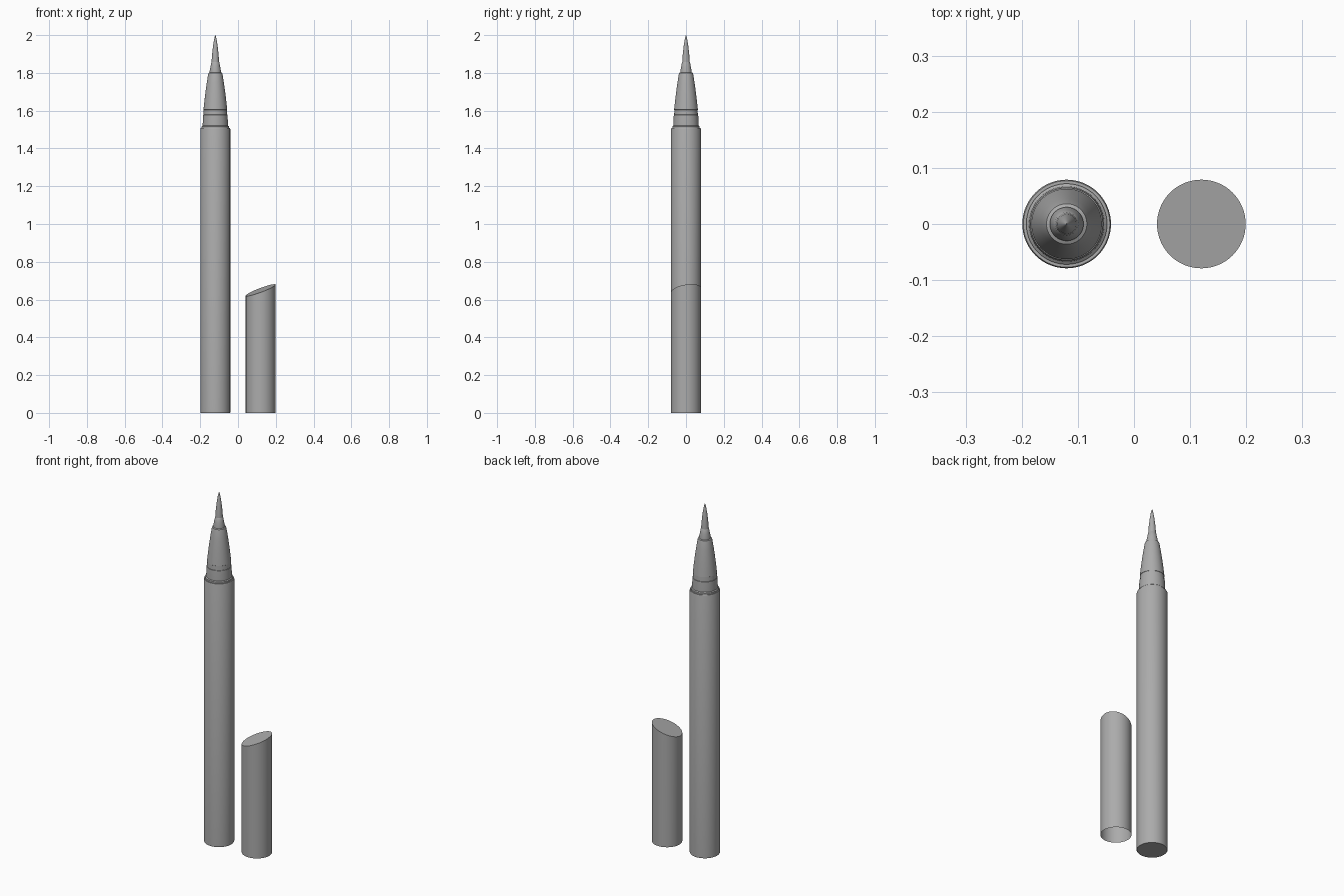
import bpy, bmesh, math

if "Cube" in bpy.data.objects:
    bpy.data.objects.remove(bpy.data.objects["Cube"])

SEG = 64
R = 0.079

# Dark grey used for every part
grey = bpy.data.materials.new("dark_grey")
grey.diffuse_color = (0.41, 0.41, 0.41, 1)
grey.use_nodes = True
grey.node_tree.nodes["Principled BSDF"].inputs["Base Color"].default_value = grey.diffuse_color


def finish(name, bm, x):
    bmesh.ops.recalc_face_normals(bm, faces=bm.faces)
    mesh = bpy.data.meshes.new(name)
    bm.to_mesh(mesh)
    bm.free()
    mesh.materials.append(grey)
    ob = bpy.data.objects.new(name, mesh)
    bpy.context.collection.objects.link(ob)
    ob.location.x = x
    bpy.ops.object.select_all(action='DESELECT')
    ob.select_set(True)
    bpy.context.view_layer.objects.active = ob
    bpy.ops.object.shade_smooth_by_angle(angle=math.radians(25))
    return ob


def ring(bm, r, height):
    """Circle of vertices; height is a function of (x, y)."""
    pts = [(r * math.cos(2 * math.pi * i / SEG), r * math.sin(2 * math.pi * i / SEG))
           for i in range(SEG)]
    return [bm.verts.new((x, y, height(x, y))) for x, y in pts]


def bridge(bm, a, b):
    for i in range(SEG):
        j = (i + 1) % SEG
        bm.faces.new((a[i], a[j], b[j], b[i]))


def lathe(name, profile, x):
    """Closed solid of revolution from (radius, z) points."""
    bm = bmesh.new()
    rings = [ring(bm, r, lambda px, py, z=z: z) for r, z in profile]
    for a, b in zip(rings, rings[1:]):
        bridge(bm, a, b)
    bm.faces.new(rings[0])
    bm.faces.new(rings[-1])
    return finish(name, bm, x)


PEN_X, CAP_X = -0.12, 0.12

# Barrel with softened ends
lathe("barrel", [(R - 0.002, 0), (R, 0.003), (R, 1.502), (R - 0.002, 1.508),
                 (0.072, 1.508)], PEN_X)

# Grip: collar step, shallow snap groove, then the curved taper
lathe("grip", [(0.072, 1.50), (0.072, 1.517), (0.067, 1.521), (0.067, 1.527),
               (0.0645, 1.578), (0.0625, 1.579), (0.0615, 1.604), (0.0628, 1.605),
               (0.058, 1.65), (0.052, 1.70), (0.045, 1.75), (0.038, 1.793),
               (0.036, 1.80), (0.030, 1.803)], PEN_X)

# Nib holder
lathe("nib_holder", [(0.030, 1.79), (0.030, 1.81), (0.025, 1.835),
                     (0.021, 1.857), (0.019, 1.86)], PEN_X)

# Brush nib
lathe("brush_nib", [(0.020, 1.85), (0.0195, 1.865), (0.017, 1.90), (0.0125, 1.94),
                    (0.007, 1.975), (0.003, 1.992), (0.0005, 2.0)], PEN_X)

# Cap: thin open-bottomed tube with a slanted closed top
bm = bmesh.new()
bottom = ring(bm, R, lambda x, y: 0.0)
top = ring(bm, R, lambda x, y: 0.65 + 0.37 * x + 0.15 * y)
bridge(bm, bottom, top)
bm.faces.new(top)
finish("cap", bm, CAP_X)
